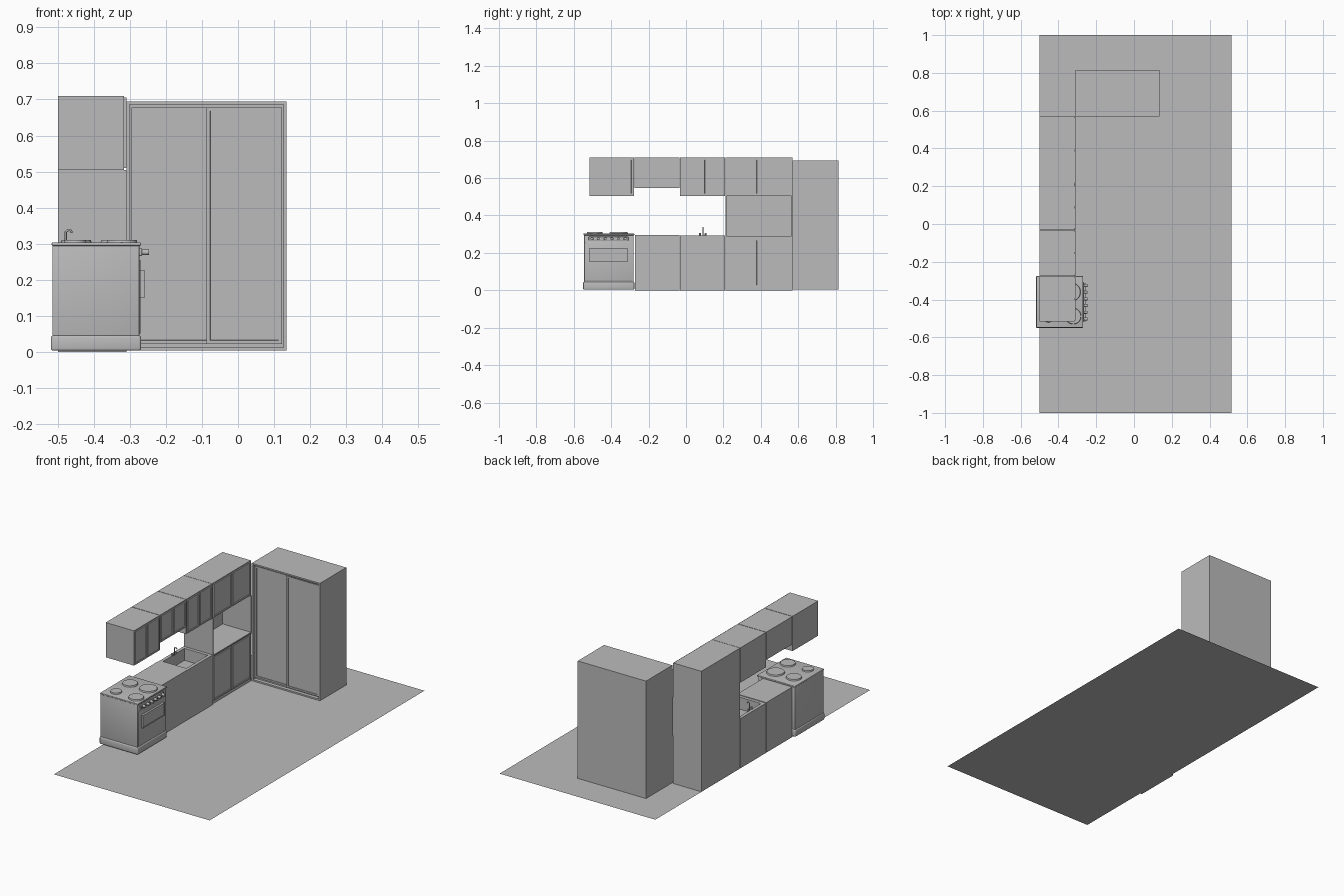
import bpy, bmesh, math
from mathutils import Vector

if "Cube" in bpy.data.objects:
    bpy.data.objects.remove(bpy.data.objects["Cube"])

grey = bpy.data.materials.new("plain_grey")
grey.diffuse_color = (0.5, 0.5, 0.5, 1)
grey.use_nodes = True
grey.node_tree.nodes["Principled BSDF"].inputs["Base Color"].default_value = grey.diffuse_color


def finish(name, bm, smooth=False):
    me = bpy.data.meshes.new(name)
    bmesh.ops.recalc_face_normals(bm, faces=bm.faces)
    bm.to_mesh(me)
    bm.free()
    ob = bpy.data.objects.new(name, me)
    bpy.context.collection.objects.link(ob)
    me.materials.append(grey)
    if smooth:
        bpy.ops.object.select_all(action='DESELECT')
        ob.select_set(True)
        bpy.context.view_layer.objects.active = ob
        bpy.ops.object.shade_smooth_by_angle(angle=math.radians(35))
    return ob


def box(name, x, y, z, recess=None, rim=0.01, depth=0.005, bevel=0):
    """Box from ranges; optionally sink the face pointing along 'recess'."""
    bm = bmesh.new()
    bmesh.ops.create_cube(bm, size=1)
    for v in bm.verts:
        v.co = Vector([r[0] + (c + 0.5) * (r[1] - r[0]) for c, r in zip(v.co, (x, y, z))])
    bm.normal_update()
    if recess:
        face = [f for f in bm.faces if f.normal.dot(Vector(recess)) > 0.9]
        bmesh.ops.inset_individual(bm, faces=face, thickness=rim)
        bmesh.ops.inset_individual(bm, faces=face, thickness=0.0004, depth=-depth)
    if bevel:
        bmesh.ops.bevel(bm, geom=bm.edges[:], offset=bevel, segments=3, profile=0.5, affect='EDGES')
    return finish(name, bm, bevel > 0)


def disc(name, pos, r, h, axis='Z', sides=24):
    bm = bmesh.new()
    bmesh.ops.create_cone(bm, cap_ends=True, segments=sides, radius1=r, radius2=r * 0.94, depth=h)
    ob = finish(name, bm, True)
    ob.location = pos
    if axis == 'X':
        ob.rotation_euler = (0, math.pi / 2, 0)
    return ob


def tube(name, pts, r):
    cu = bpy.data.curves.new(name, 'CURVE')
    cu.dimensions = '3D'
    cu.bevel_depth = r
    cu.bevel_resolution = 2
    cu.use_fill_caps = True
    sp = cu.splines.new('POLY')
    sp.points.add(len(pts) - 1)
    for p, c in zip(sp.points, pts):
        p.co = (*c, 1)
    ob = bpy.data.objects.new(name, cu)
    bpy.context.collection.objects.link(ob)
    cu.materials.append(grey)


def doors(name, y, z, x=-0.316):
    """Pair of framed doors facing +x."""
    mid = (y[0] + y[1]) / 2
    for i, (a, b) in enumerate(((y[0] + .006, mid - .003), (mid + .003, y[1] - .006))):
        box(f"{name}_door_{i}", (x, x + .007), (a, b), (z[0] + .005, z[1] - .005),
            recess=(1, 0, 0), rim=.012, depth=.004)


# Floor sheet
bm = bmesh.new()
bm.faces.new([bm.verts.new(p) for p in ((-.5, -1, 0), (.515, -1, 0), (.515, 1, 0), (-.5, 1, 0))])
finish("floor", bm)

# Wall cabinets
BACK, FRONT, TOP = -.5, -.316, .71
for i, (y, z0) in enumerate((((-.517, -.278), .505), ((-.275, -.034), .547), ((-.031, .208), .505))):
    box(f"wall_cabinet_{i}", (BACK, FRONT), y, (z0, TOP))
    doors(f"wall_cabinet_{i}", y, (z0, TOP))

# Tall corner unit: base, top cupboard and an open niche between them
ny = (.21, .57)
box("niche_base", (BACK, FRONT), ny, (0, .29))
box("niche_counter", (BACK, -.31), ny, (.283, .29))
doors("niche_base", ny, (.015, .28))
box("niche_top", (BACK, FRONT), ny, (.505, TOP))
doors("niche_top", ny, (.505, TOP))
box("niche_back", (BACK, -.495), ny, (.29, .505))
for n, a in (("left", .21), ("right", .564)):
    box(f"niche_side_{n}", (BACK, -.31), (a, a + .006), (.29, .505))

# Base cabinets with sink
box("base_cabinet", (BACK, -.31), (-.274, -.034), (0, .295))
box("sink_cabinet", (BACK, -.31), (-.031, .208), (0, .293))
bpy.data.objects.remove(bpy.data.objects["sink_cabinet"])
box("sink_cabinet", (BACK, -.31), (-.031, .208), (0, .293), recess=(0, 0, 1), rim=.027, depth=.07)
tube("faucet", [(-.478, .09, .29), (-.478, .09, .332), (-.474, .09, .337),
                (-.464, .09, .337), (-.461, .09, .330)], .003)
for i, y in enumerate((.075, .105)):
    disc(f"faucet_tap_{i}", (-.48, y, .3), .005, .014, sides=12)

# Wardrobe with two sliding doors in a frame
box("wardrobe", (-.31, .135), (.57, .815), (.003, .695), recess=(0, -1, 0), rim=.012, depth=.02)
box("wardrobe_door_left", (-.296, -.072), (.582, .589), (.022, .678), recess=(0, -1, 0), rim=.014, depth=.003)
box("wardrobe_door_right", (-.087, .122), (.575, .582), (.022, .678), recess=(0, -1, 0), rim=.014, depth=.003)

# Cooker body, plinth and hob
box("cooker_body", (-.515, -.274), (-.545, -.28), (.04, .298), bevel=.003)
box("cooker_plinth", (-.519, -.269), (-.55, -.276), (.003, .045), bevel=.006)
box("cooker_hob", (-.517, -.269), (-.548, -.276), (.294, .303), bevel=.003)
for i, (x, y, r) in enumerate(((-.449, -.363, .043), (-.332, -.36, .05),
                               (-.452, -.489, .032), (-.322, -.488, .043))):
    disc(f"hob_plate_{i}", (x, y, .306), r, .009, sides=32)

# Oven door, window, rail and knobs
box("oven_door", (-.276, -.27), (-.54, -.285), (.05, .255), bevel=.002)
box("oven_window", (-.272, -.258), (-.515, -.313), (.15, .225), recess=(1, 0, 0), rim=.006, depth=.003)
box("control_rail", (-.276, -.266), (-.52, -.308), (.266, .287), bevel=.003)
for i in range(6):
    disc(f"control_knob_{i}", (-.257, -.503 + i * .0355, .276), .008, .019, axis='X', sides=16)
